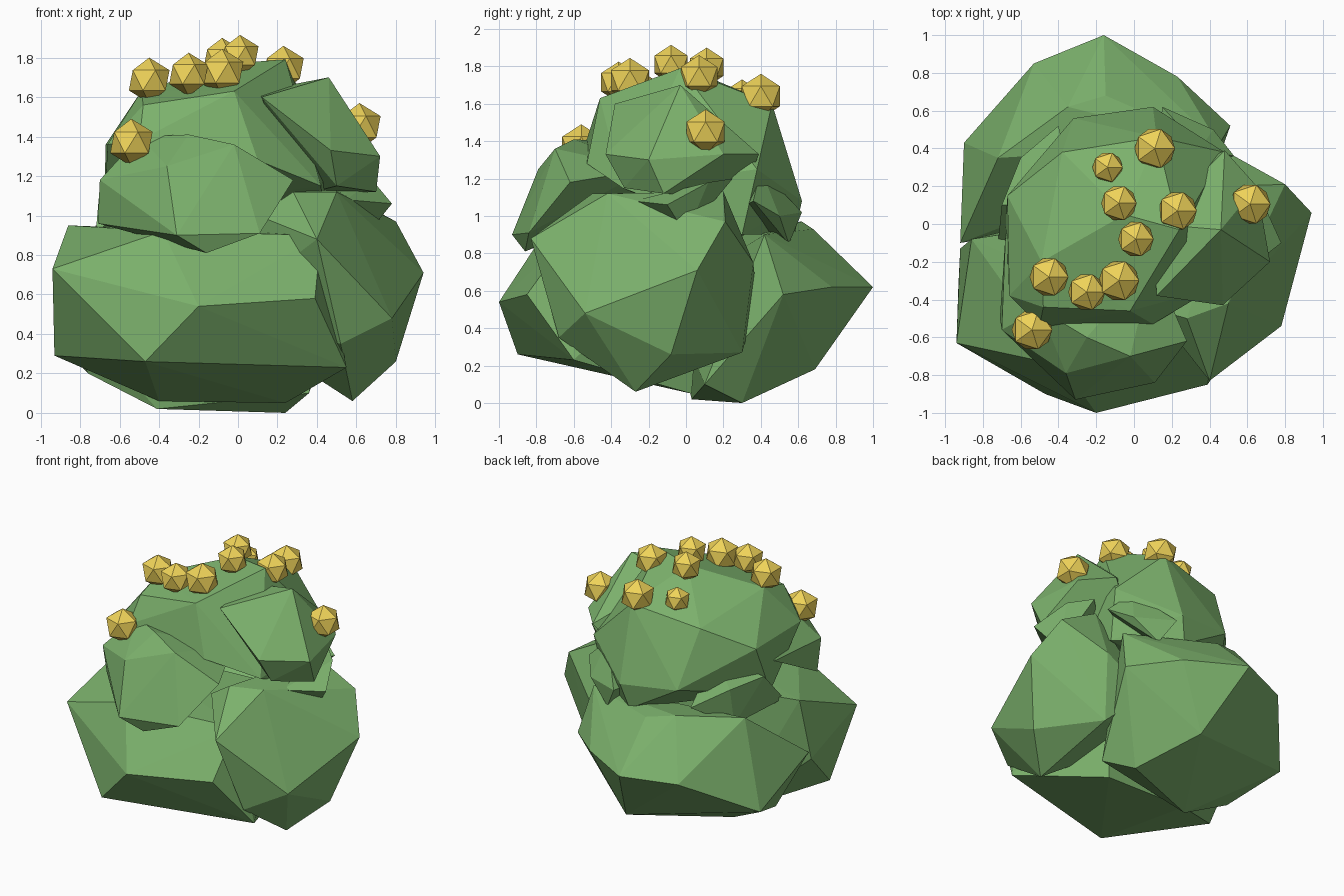
import bpy, bmesh
from mathutils import Vector


def colour(name, rgb):
    m = bpy.data.materials.new(name)
    m.diffuse_color = (*rgb, 1)
    return m


leaf = colour("leaf_green", (0.20, 0.44, 0.15))
gold = colour("flower_gold", (0.86, 0.65, 0.10))


def finish(bm, name, mat):
    bmesh.ops.recalc_face_normals(bm, faces=bm.faces[:])
    me = bpy.data.meshes.new(name)
    bm.to_mesh(me)
    bm.free()
    me.materials.append(mat)
    ob = bpy.data.objects.new(name, me)
    bpy.context.collection.objects.link(ob)
    return ob


def clump(name, corners):
    """Faceted foliage boulder wrapped around a few corner points."""
    bm = bmesh.new()
    for c in corners:
        bm.verts.new(c)
    bmesh.ops.convex_hull(bm, input=bm.verts[:])
    loose = [v for v in bm.verts if not v.link_faces]
    bmesh.ops.delete(bm, geom=loose, context='VERTS')
    return finish(bm, name, leaf)


def flower(name, pos, r):
    bm = bmesh.new()
    bmesh.ops.create_icosphere(bm, subdivisions=1, radius=r)
    ob = finish(bm, name, gold)
    ob.location = Vector(pos)


# Lower foliage: front left, right and back clumps
clump("front_clump", [
    (-0.94, -0.63, 0.73), (-0.93, -0.33, 0.29), (-0.92, -0.13, 0.52),
    (-0.47, -0.90, 0.26), (-0.20, -1.00, 0.54), (0.39, -0.85, 0.58),
    (0.42, -0.62, 0.90), (-0.38, -0.75, 0.92), (-0.86, -0.08, 0.95),
    (0.55, -0.60, 0.23), (-0.40, 0.03, 0.06), (0.24, 0.03, 0.05),
    (0.30, 0.10, 0.90)])
clump("right_clump", [
    (0.94, 0.06, 0.71), (0.80, 0.21, 0.97), (0.78, -0.54, 0.48),
    (0.80, -0.08, 0.26), (0.58, -0.27, 0.06), (0.40, -0.83, 0.88),
    (0.50, -0.42, 1.12), (0.28, -0.50, 1.12), (0.52, -0.68, 0.35),
    (0.53, 0.36, 0.75), (0.50, 0.30, 0.27), (0.50, 0.20, 1.13),
    (0.20, 0.38, 0.55), (0.10, -0.45, 1.00), (-0.10, -0.10, 0.50)])
clump("back_clump", [
    (-0.16, 1.00, 0.62), (-0.53, 0.85, 0.60), (-0.90, 0.43, 0.34),
    (-0.92, -0.10, 0.58), (0.00, 0.69, 0.18), (-0.41, 0.03, 0.02),
    (0.24, 0.30, 0.00), (0.36, 0.10, 0.10), (0.23, 0.78, 0.62),
    (0.51, 0.52, 0.58), (0.45, 0.42, 0.90), (-0.15, 0.68, 0.93),
    (-0.35, 0.62, 0.97), (-0.72, 0.35, 0.95), (-0.76, 0.05, 0.20)])

# Upper foliage: overhanging front bulge, main crown and side tufts
clump("front_bulge", [
    (-0.31, -0.93, 0.90), (-0.16, -0.86, 0.81), (0.11, -0.84, 0.91),
    (0.28, -0.62, 1.18), (-0.02, -0.70, 1.36), (-0.36, -0.79, 1.25),
    (-0.25, -0.60, 1.41), (-0.70, -0.56, 1.18), (-0.71, -0.50, 0.96),
    (-0.68, -0.05, 1.20), (0.10, -0.20, 1.25), (-0.50, -0.45, 1.40)])
clump("crown", [
    (-0.67, 0.15, 1.36), (-0.49, -0.20, 1.63), (-0.48, -0.44, 1.56),
    (-0.02, -0.46, 1.63), (-0.66, -0.38, 1.36), (-0.68, 0.00, 1.00),
    (-0.32, 0.56, 1.12), (0.10, 0.62, 1.08), (0.12, 0.46, 1.60),
    (-0.38, 0.38, 1.52), (0.24, -0.03, 1.79), (-0.05, 0.05, 1.77),
    (0.48, 0.38, 1.25), (0.42, -0.34, 1.15), (0.10, -0.53, 1.28),
    (-0.50, -0.54, 1.38), (0.45, 0.30, 0.90), (0.05, 0.58, 0.90)])
clump("right_crown", [
    (0.46, -0.03, 1.70), (0.47, -0.43, 1.33), (0.72, -0.20, 1.30),
    (0.70, -0.12, 1.12), (0.50, -0.33, 1.15), (0.48, 0.39, 1.33),
    (0.65, 0.20, 1.33), (0.10, 0.00, 1.63), (0.12, -0.38, 1.60),
    (0.30, 0.30, 1.10)])
clump("right_tuft", [
    (0.78, -0.10, 1.06), (0.68, 0.12, 1.18), (0.55, -0.28, 1.08),
    (0.55, 0.25, 1.20), (0.65, 0.00, 0.90), (0.30, 0.00, 1.10)])
clump("back_tuft", [
    (0.42, 0.50, 1.00), (0.15, 0.62, 1.02), (0.53, 0.36, 1.08),
    (0.35, 0.40, 1.25), (0.25, 0.55, 0.85), (0.10, 0.20, 1.00)])
clump("left_tuft", [
    (-0.70, 0.10, 1.15), (-0.60, 0.35, 1.12), (-0.72, -0.10, 0.92),
    (-0.40, 0.52, 1.00), (-0.30, 0.10, 1.20), (-0.60, 0.30, 0.85)])

# Faceted flower buds
buds = [(-0.54, -0.56, 1.37, .12), (-0.45, -0.28, 1.685, .115),
        (-0.25, -0.36, 1.715, .11), (-0.08, -0.30, 1.725, .12),
        (0.01, -0.08, 1.81, .105), (-0.08, 0.11, 1.795, .105),
        (-0.14, 0.30, 1.64, .09), (0.23, 0.07, 1.745, .115),
        (0.11, 0.40, 1.64, .12), (0.615, 0.105, 1.45, .12)]
for i, (x, y, z, r) in enumerate(buds):
    flower(f"flower_{i + 1}", (x, y, z), r)
